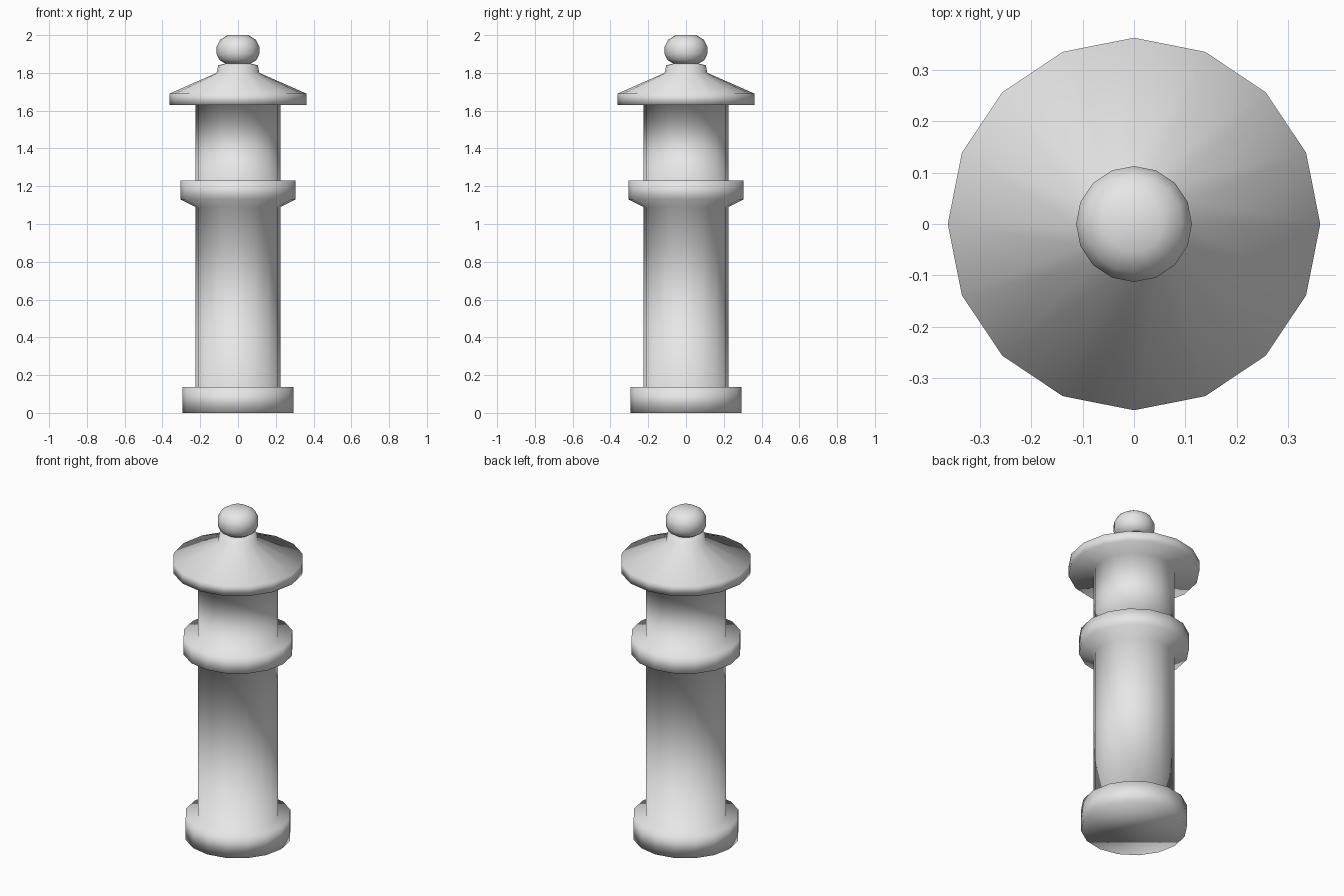
import bpy
import bmesh
import math

SIDES = 16

cube = bpy.data.objects.get("Cube")
if cube:
    bpy.data.objects.remove(cube, do_unlink=True)

stone = bpy.data.materials.new("light_grey_stone")
stone.use_nodes = True
GREY = (0.8, 0.8, 0.8, 1.0)
stone.diffuse_color = GREY
stone.node_tree.nodes["Principled BSDF"].inputs["Base Color"].default_value = GREY


def turned_part(name, profile):
    """Spin a (radius, height) profile around z and cap both ends."""
    bm = bmesh.new()
    verts = [bm.verts.new((r, 0, z)) for r, z in profile]
    edges = [bm.edges.new(pair) for pair in zip(verts, verts[1:])]
    bmesh.ops.spin(bm, geom=verts + edges, cent=(0, 0, 0), axis=(0, 0, 1),
                   angle=math.tau, steps=SIDES)
    bmesh.ops.remove_doubles(bm, verts=bm.verts[:], dist=0.0005)
    bmesh.ops.holes_fill(bm, edges=[e for e in bm.edges if e.is_boundary], sides=SIDES)
    bmesh.ops.recalc_face_normals(bm, faces=bm.faces[:])
    for face in bm.faces:
        face.smooth = True
    mesh = bpy.data.meshes.new(name)
    bm.to_mesh(mesh)
    bm.free()
    mesh.materials.append(stone)
    obj = bpy.data.objects.new(name, mesh)
    bpy.context.collection.objects.link(obj)
    return obj


# Radii shared by several sections
COLUMN, BASE, COLLAR, EAVE, KNOB = 0.225, 0.293, 0.305, 0.363, 0.113

base = [(BASE, 0), (BASE, 0.138), (COLUMN, 0.138)]
collar = [(COLUMN, 1.09), (COLLAR, 1.13), (COLLAR, 1.23), (COLUMN, 1.23)]
roof = [(COLUMN, 1.63), (EAVE, 1.63), (EAVE, 1.69),
        (KNOB, 1.8), (0.105, 1.84), (0.065, 1.85)]

# Base, column, collar and roof share one continuous surface
turned_part("tower_body", base + collar + roof)

# Rounded knob on the roof
turned_part("roof_knob", [(0.065, 1.848), (0.098, 1.868), (KNOB, 1.9), (KNOB, 1.94),
                          (0.095, 1.975), (0.055, 2)])
